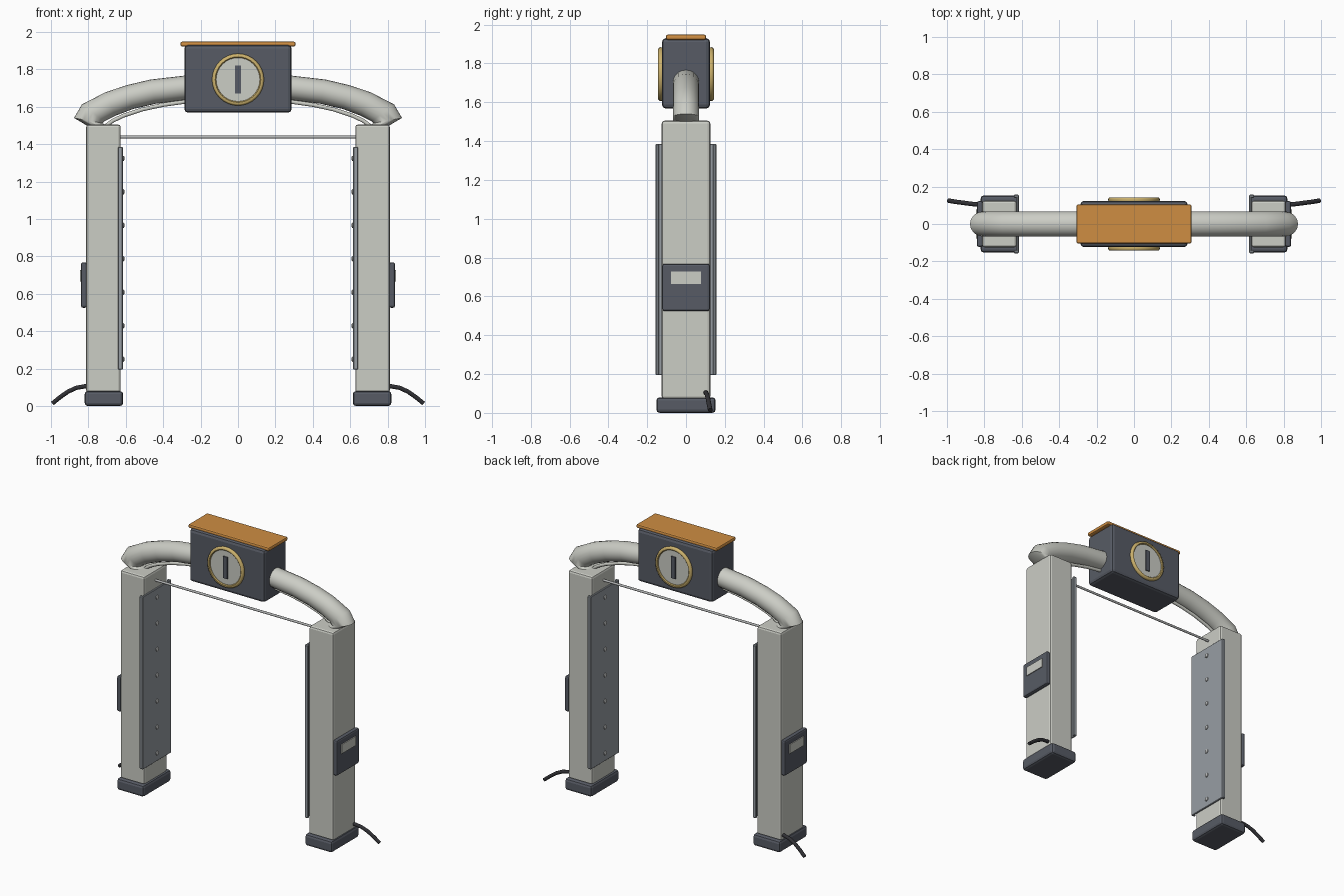
import bpy, bmesh, math
from mathutils import Vector

if "Cube" in bpy.data.objects:
    bpy.data.objects.remove(bpy.data.objects["Cube"])


def mat(name, rgb):
    m = bpy.data.materials.new(name)
    m.diffuse_color = (*rgb, 1)
    m.use_nodes = True
    m.node_tree.nodes["Principled BSDF"].inputs["Base Color"].default_value = m.diffuse_color
    return m


CREAM = mat("warm_white", (0.60, 0.61, 0.56))
DARK = mat("slate_grey", (0.095, 0.105, 0.13))
PANEL = mat("panel_grey", (0.31, 0.34, 0.37))
METAL = mat("bare_metal", (0.45, 0.46, 0.46))
ORANGE = mat("orange", (0.62, 0.27, 0.055))
GOLD = mat("gold", (0.60, 0.44, 0.15))
BLACK = mat("black_rubber", (0.03, 0.03, 0.035))


def finish(name, bm, m, smooth=False):
    bmesh.ops.recalc_face_normals(bm, faces=bm.faces[:])
    me = bpy.data.meshes.new(name)
    bm.to_mesh(me)
    bm.free()
    me.materials.append(m)
    ob = bpy.data.objects.new(name, me)
    bpy.context.collection.objects.link(ob)
    if smooth:
        bpy.ops.object.select_all(action='DESELECT')
        ob.select_set(True)
        bpy.context.view_layer.objects.active = ob
        bpy.ops.object.shade_smooth_by_angle(angle=math.radians(40))
    return ob


def box(name, x, y, z, m, bevel=0.0, segments=2):
    """Box given by its extents on each axis."""
    bm = bmesh.new()
    bmesh.ops.create_cube(bm, size=1)
    for v in bm.verts:
        for i, (a, b) in enumerate((x, y, z)):
            v.co[i] = (a + b) / 2 + v.co[i] * (b - a)
    if bevel:
        bmesh.ops.bevel(bm, geom=bm.edges[:], offset=bevel, segments=segments,
                        profile=0.5, affect='EDGES')
    return finish(name, bm, m)


def loft(name, rings, m, cap=True, smooth=True):
    """Skin a list of equal rings of points."""
    bm = bmesh.new()
    vs = [[bm.verts.new(p) for p in r] for r in rings]
    n = len(vs[0])
    for a, b in zip(vs, vs[1:]):
        for i in range(n):
            j = (i + 1) % n
            bm.faces.new((a[i], a[j], b[j], b[i]))
    if cap:
        bm.faces.new(vs[0])
        bm.faces.new(vs[-1])
    return finish(name, bm, m, smooth)


def tube(name, pts, r, m, n=10):
    """Round tube along a path."""
    pts = [Vector(p) for p in pts]
    rings = []
    for i, p in enumerate(pts):
        t = (pts[min(i + 1, len(pts) - 1)] - pts[max(i - 1, 0)]).normalized()
        up = Vector((0, 1, 0))
        u = (up - t * up.dot(t)).normalized()
        w = t.cross(u)
        rings.append([p + r * (math.cos(k * math.tau / n) * u + math.sin(k * math.tau / n) * w)
                      for k in range(n)])
    return loft(name, rings, m)


def lathe_y(name, profile, z0, s, m, n=32, cap=True):
    """Turn (radius, distance) points about a line along y at height z0."""
    rings = [[(r * math.cos(k * math.tau / n), s * d, z0 + r * math.sin(k * math.tau / n))
              for k in range(n)] for r, d in profile]
    return loft(name, rings, m, cap)


def span(s, a, b):
    return tuple(sorted((s * a, s * b)))


# Side columns with everything attached to them
for s, side in ((-1, "left"), (1, "right")):
    box(side + "_base", span(s, 0.614, 0.82), (-0.153, 0.153), (0, 0.08), DARK, 0.017)
    box(side + "_post", span(s, 0.627, 0.812), (-0.125, 0.125), (0.07, 1.505), CREAM, 0.014)

    # Inner panel with lipped long edges and a row of screws
    box(side + "_panel", span(s, 0.616, 0.629), (-0.155, 0.155), (0.195, 1.385), PANEL, 0.003, 1)
    for e in (-1, 1):
        box(side + "_panel_lip", span(s, 0.616, 0.642), span(e, 0.14, 0.157),
            (0.195, 1.385), PANEL, 0.004, 1)
    for i in range(7):
        z = 0.25 + i * 0.179
        rings = [[(s * x, r * math.cos(k * math.tau / 10), z + r * math.sin(k * math.tau / 10))
                  for k in range(10)] for x, r in ((0.62, 0.016), (0.611, 0.014), (0.607, 0.008))]
        loft(side + "_screw", rings, METAL)

    # Outer control box with a display
    box(side + "_control_box", span(s, 0.808, 0.84), (-0.123, 0.123), (0.525, 0.768), DARK, 0.011)
    box(side + "_display", span(s, 0.838, 0.846), (-0.078, 0.078), (0.665, 0.728), CREAM)

    # Power cable drooping to the floor
    path = [(0.79, 0.1, 0.105), (0.82, 0.102, 0.105), (0.865, 0.107, 0.097),
            (0.91, 0.113, 0.076), (0.95, 0.118, 0.048), (0.992, 0.125, 0.014)]
    tube(side + "_cable", [(s * x, y, z) for x, y, z in path], 0.012, BLACK)

# Thick arch: each ring runs from an upper point to a lower point
half = [((0.0, 1.775), (0.0, 1.648)), ((0.28, 1.767), (0.265, 1.638)),
        ((0.47, 1.745), (0.44, 1.616)), ((0.60, 1.714), (0.56, 1.588)),
        ((0.71, 1.677), (0.655, 1.552)), ((0.835, 1.612), (0.715, 1.522)),
        ((0.877, 1.54), (0.725, 1.512)), ((0.80, 1.495), (0.69, 1.495))]
arch = [((-a, b), (-c, d)) for (a, b), (c, d) in half[:0:-1]] + half
N = 20
rings = []
for (ax, az), (bx, bz) in arch:
    c = Vector(((ax + bx) / 2, 0, (az + bz) / 2))
    h = Vector(((ax - bx) / 2, 0, (az - bz) / 2))
    rings.append([c + h * math.cos(k * math.tau / N) + Vector((0, 0.068 * math.sin(k * math.tau / N), 0))
                  for k in range(N)])
loft("arch_tube", rings, CREAM)

# Thin tube under the arch, and the crossbar
low = [(0, 1.642), (0.28, 1.627), (0.40, 1.61), (0.51, 1.586), (0.61, 1.553), (0.67, 1.525), (0.71, 1.495)]
low = [(-x, z) for x, z in low[:0:-1]] + low
tube("lower_arch_tube", [(x, 0, z) for x, z in low], 0.011, CREAM)
tube("crossbar", [(-0.63, 0, 1.438), (0, 0, 1.438), (0.63, 0, 1.438)], 0.008, METAL)

# Head box and its lid
box("head_box", (-0.287, 0.287), (-0.124, 0.124), (1.568, 1.93), DARK, 0.02)
box("head_lid", (-0.308, 0.308), (-0.104, 0.104), (1.922, 1.948), ORANGE, 0.009)

# Round dial on both faces of the head box
for s, side in ((-1, "front"), (1, "back")):
    lathe_y(side + "_dial_ring", [(0.136, 0.12), (0.139, 0.13), (0.136, 0.139), (0.130, 0.143),
                                  (0.122, 0.143), (0.117, 0.138), (0.116, 0.12)], 1.745, s, GOLD, cap=False)
    lathe_y(side + "_dial_face", [(0.118, 0.12), (0.118, 0.134)], 1.745, s, CREAM)
    box(side + "_dial_bar", (-0.016, 0.016), span(s, 0.132, 0.141), (1.67, 1.82), DARK)
